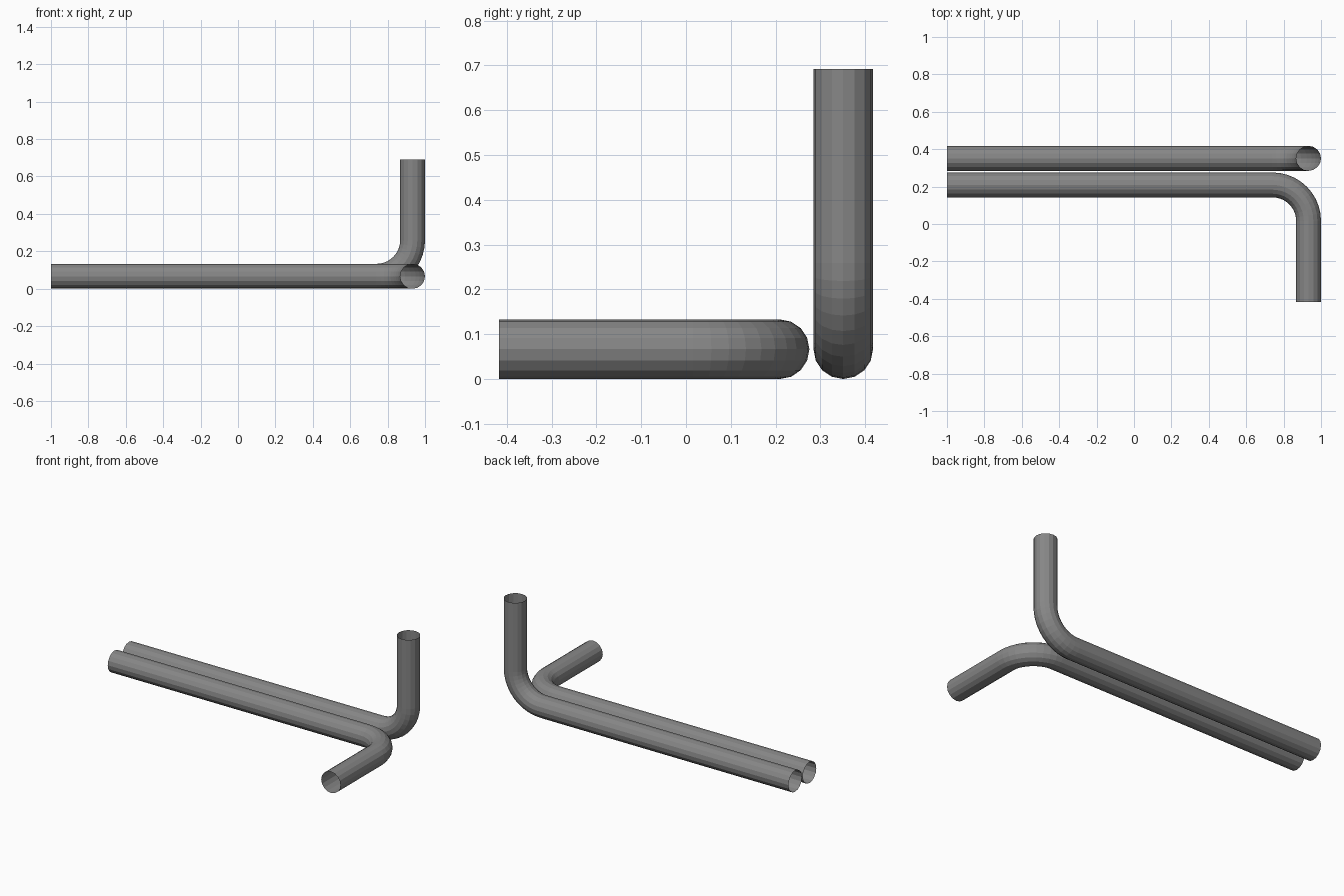
import bpy, bmesh
from math import sin, cos, pi
from mathutils import Vector

if "Cube" in bpy.data.objects:
    bpy.data.objects.remove(bpy.data.objects["Cube"])

R = 0.0665      # pipe radius
BEND = 0.193    # centreline bend radius
SIDES = 16
STEPS = 10

steel = bpy.data.materials.new("dark_steel")
steel.diffuse_color = (0.24, 0.24, 0.24, 1)
steel.use_nodes = True
steel.node_tree.nodes["Principled BSDF"].inputs["Base Color"].default_value = steel.diffuse_color


def bent_pipe(name, start, corner, end):
    """Open thin pipe running start -> rounded corner -> end."""
    start, corner, end = Vector(start), Vector(corner), Vector(end)
    d1 = (corner - start).normalized()
    d2 = (end - corner).normalized()
    side = d1.cross(d2)
    centre = corner - d1 * BEND + d2 * BEND

    # centreline points with tangents
    path = [(start, d1)]
    for i in range(STEPS + 1):
        a = pi / 2 * i / STEPS
        path.append((centre + BEND * (d1 * sin(a) - d2 * cos(a)),
                     d1 * cos(a) + d2 * sin(a)))
    path.append((end, d2))

    # sweep the round section along the path
    bm = bmesh.new()
    rings = []
    for p, t in path:
        n = side.cross(t)
        rings.append([bm.verts.new(p + R * (n * cos(2 * pi * k / SIDES) + side * sin(2 * pi * k / SIDES)))
                      for k in range(SIDES)])
    for r0, r1 in zip(rings, rings[1:]):
        for k in range(SIDES):
            j = (k + 1) % SIDES
            bm.faces.new((r0[k], r1[k], r1[j], r0[j]))
    # make sure the outside of the tube faces out
    bm.faces.ensure_lookup_table()
    f = bm.faces[0]
    f.normal_update()
    mid = (start + path[1][0]) / 2
    if f.normal.dot(f.calc_center_median() - mid) < 0:
        bmesh.ops.reverse_faces(bm, faces=bm.faces)
    me = bpy.data.meshes.new(name)
    bm.to_mesh(me)
    bm.free()
    me.materials.append(steel)
    ob = bpy.data.objects.new(name, me)
    bpy.context.collection.objects.link(ob)
    return ob


X = 1 - R
# rear pipe turning upward
bent_pipe("upright_pipe", (-1, 0.351, R), (X, 0.351, R), (X, 0.351, 0.692))
# front pipe turning forward
bent_pipe("forward_pipe", (-1, 0.209, R), (X, 0.209, R), (X, -0.417, R))
